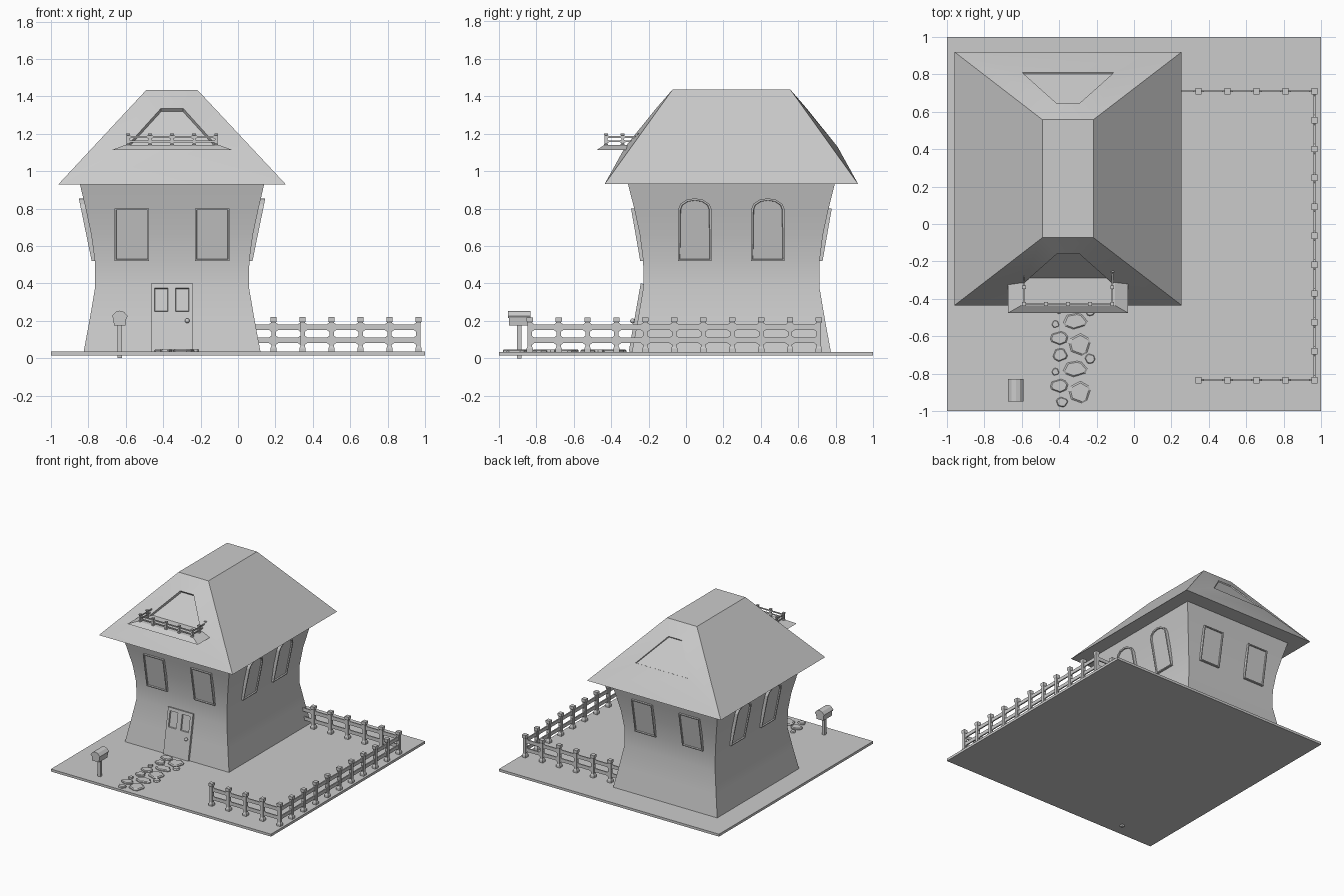
import bpy, bmesh, math
from mathutils import Vector

if "Cube" in bpy.data.objects:
    bpy.data.objects.remove(bpy.data.objects["Cube"])

CX, CY = -0.3525, 0.2425          # centre of the house


def finish(name, bm, angle=None):
    bmesh.ops.recalc_face_normals(bm, faces=bm.faces)
    me = bpy.data.meshes.new(name)
    bm.to_mesh(me)
    bm.free()
    ob = bpy.data.objects.new(name, me)
    bpy.context.collection.objects.link(ob)
    if angle:
        bpy.ops.object.select_all(action='DESELECT')
        ob.select_set(True)
        bpy.context.view_layer.objects.active = ob
        bpy.ops.object.shade_smooth_by_angle(angle=math.radians(angle))
    return ob


def skin(bm, rings):
    """Join closed rings of points into a capped solid."""
    rows = [[bm.verts.new(p) for p in r] for r in rings]
    for a, b in zip(rows, rows[1:]):
        for i in range(len(a)):
            j = (i + 1) % len(a)
            bm.faces.new((a[i], a[j], b[j], b[i]))
    bm.faces.new(rows[0][::-1])
    bm.faces.new(rows[-1])


def rect(cx, cy, hx, hy, z):
    return [(cx + sx * hx, cy + sy * hy, z)
            for sx, sy in ((-1, -1), (1, -1), (1, 1), (-1, 1))]


def solid(name, rings, angle=None):
    bm = bmesh.new()
    skin(bm, rings)
    return finish(name, bm, angle)


def on_wall(side, u, d, z):
    """Map wall coordinates (along, outward, up) to world space."""
    x, y = {'front': (u, -d), 'back': (-u, d), 'right': (d, u), 'left': (-d, -u)}[side]
    return (CX + x, CY + y, z)


# Ground slab
solid("ground_slab", [rect(0, 0, 1, 1, 0.015), rect(0, 0, 1, 1, 0.035)])

# House walls, pinched at the waist
profile = [(.4725, .531, .035), (.44, .499, .21), (.411, .47, .38), (.413, .471, .52),
           (.432, .489, .66), (.462, .519, .80), (.4925, .552, .93)]
solid("house_walls", [rect(CX, CY, hx, hy, z) for hx, hy, z in profile], 40)

# Hipped roof with a bulging, recessed gable panel at front and back
bm = bmesh.new()
eave = [bm.verts.new(p) for p in rect(CX, CY, .6075, .6775, .93)]
top = [bm.verts.new(p) for p in rect(CX - .001, CY, .136, .315, 1.435)]
bm.faces.new(eave[::-1])
bm.faces.new(top)
for i in (1, 3):
    j = (i + 1) % 4
    bm.faces.new((eave[i], eave[j], top[j], top[i]))
for side, i, depth in (('front', 0, -.022), ('back', 2, -.008)):
    gable = [bm.verts.new(on_wall(side, *p)) for p in
             ((-.245, .567, 1.13), (.245, .567, 1.13), (.06, .402, 1.335), (-.06, .402, 1.335))]
    outer = [eave[i], eave[i + 1], top[i + 1], top[i]]
    for k in range(4):
        m = (k + 1) % 4
        bm.faces.new((outer[k], outer[m], gable[m], gable[k]))
    f = bm.faces.new(gable)
    f.normal_update()
    bmesh.ops.inset_individual(bm, faces=[f], thickness=.004, depth=depth)
finish("roof", bm, 30)


# Windows: framed panels leaning with the walls
def window(name, side, outline, d0, slope):
    bm = bmesh.new()
    front = [on_wall(side, u, d0 + slope * (z - .52), z) for u, z in outline]
    back = [on_wall(side, u, d0 - .04 + slope * (z - .52), z) for u, z in outline]
    skin(bm, [back, front])
    bmesh.ops.recalc_face_normals(bm, faces=bm.faces)
    bm.faces.ensure_lookup_table()
    f = bm.faces[-1]
    bmesh.ops.inset_individual(bm, faces=[f], thickness=.011, depth=0)
    bmesh.ops.inset_individual(bm, faces=[f], thickness=.003, depth=-.009)
    finish(name, bm)


for s, tag in ((-1, "a"), (1, "b")):
    for side in ('front', 'back'):
        u = s * .215
        window(f"{side}_window_{tag}", side,
               [(u - .0925, .52), (u + .0925, .52), (u + .0925, .80), (u - .0925, .80)], .487, .175)
    for side in ('right', 'left'):
        u = s * .195
        arch = [(u + .089 * math.cos(math.pi * k / 6), .795 + .06 * math.sin(math.pi * k / 6))
                for k in range(7)]
        window(f"{side}_window_{tag}", side,
               [(u - .089, .52), (u + .089, .52)] + arch, .43, .205)

# Door with two recessed upper panels
bm = bmesh.new()
us, zs = [-.113, -.093, -.022, .018, .09, .113], [.037, .25, .375, .40]
grid = [[bm.verts.new(on_wall('front', u, .548 - .175 * (z - .037), z)) for u in us] for z in zs]
panels = []
for r in range(3):
    for c in range(5):
        f = bm.faces.new((grid[r][c], grid[r][c + 1], grid[r + 1][c + 1], grid[r + 1][c]))
        f.normal_update()
        if r == 1 and c in (1, 3):
            panels.append(f)
bmesh.ops.inset_individual(bm, faces=panels, thickness=.004, depth=-.01)
door = finish("door", bm)
mod = door.modifiers.new("thickness", 'SOLIDIFY')
mod.thickness = .03
mod.offset = -1

# Door knob
bpy.ops.mesh.primitive_uv_sphere_add(segments=12, ring_count=8, radius=.013,
                                     location=on_wall('front', .081, .528, .20))
bpy.context.object.name = "door_knob"
bpy.ops.object.shade_smooth_by_angle(angle=math.radians(60))


# Fences: posts with caps, rails that flare at the posts
def fence(name, corners, counts, z0, w, h):
    bm = bmesh.new()
    pts = [Vector(corners[0])]
    for a, b, n in zip(corners, corners[1:], counts):
        pts += [Vector(a).lerp(Vector(b), k / n) for k in range(1, n + 1)]
    for p in pts:
        skin(bm, [rect(p.x, p.y, r * w, r * w, z0 + z * h) for r, z in
                  ((.017, 0), (.017, .018), (.012, .03), (.012, .155), (.017, .165), (.017, .185))])
    for a, b in zip(pts, pts[1:]):
        n = Vector((b.y - a.y, a.x - b.x)).normalized() * .005 * w
        for zc in (.062, .132):
            rings = []
            for t, hz in ((0, .022), (.1, .022), (.17, .014), (.83, .014), (.9, .022), (1, .022)):
                p = a.lerp(b, t)
                rings.append([(p.x + s * n.x, p.y + s * n.y, z0 + (zc + v * hz) * h)
                              for s, v in ((-1, -1), (1, -1), (1, 1), (-1, 1))])
            skin(bm, rings)
    finish(name, bm)


fence("yard_fence", [(.035, .71), (.965, .71), (.965, -.835), (.345, -.835)], [6, 10, 4], .034, 1, 1)

# Balcony slab and railing
solid("balcony_floor", [rect(CX, -.3625, .32, .1125, 1.114), rect(CX, -.3425, .25, .0925, 1.14)])
fence("balcony_railing", [(CX - .236, -.25), (CX - .236, -.427), (CX + .236, -.427), (CX + .236, -.25)],
      [2, 4, 2], 1.138, .6, .34)

# Stepping stones: a repeating cluster of faceted pebbles
bm = bmesh.new()
cluster = [(-.315, -.775, .066, .043), (-.40, -.865, .048, .037), (-.29, -.90, .058, .06),
           (-.385, -.952, .032, .027), (-.235, -.72, .028, .027), (-.42, -.79, .02, .02),
           (-.395, -.70, .04, .036)]
for rep in range(3):
    for i, (x, y, rx, ry) in enumerate(cluster):
        yy = y + rep * .255
        if yy > -.33 or (rep and i == 3):
            continue
        skin(bm, [[(x + k * rx * math.cos(a), yy + k * ry * math.sin(a), z)
                   for a in [(j + .3 * math.sin(j * 2 + i)) * math.tau / 8 for j in range(8)]]
                  for k, z in ((1, .033), (1, .042), (.84, .048))])
finish("stepping_stones", bm)

# Mailbox: post and gabled box
solid("mailbox_post", [rect(-.632, -.89, .012, .012, 0), rect(-.632, -.89, .012, .012, .19)])
for name, outline, hy in (
        ("mailbox_body", [(-.031, .175), (.031, .175), (.036, .225), (-.036, .225)], .055),
        ("mailbox_lid", [(-.037, .215), (.037, .215), (.042, .226), (.022, .248),
                         (0, .254), (-.022, .248), (-.042, .226)], .06)):
    solid(name, [[(-.632 + x, -.89 + s * hy, z) for x, z in outline] for s in (-1, 1)])
